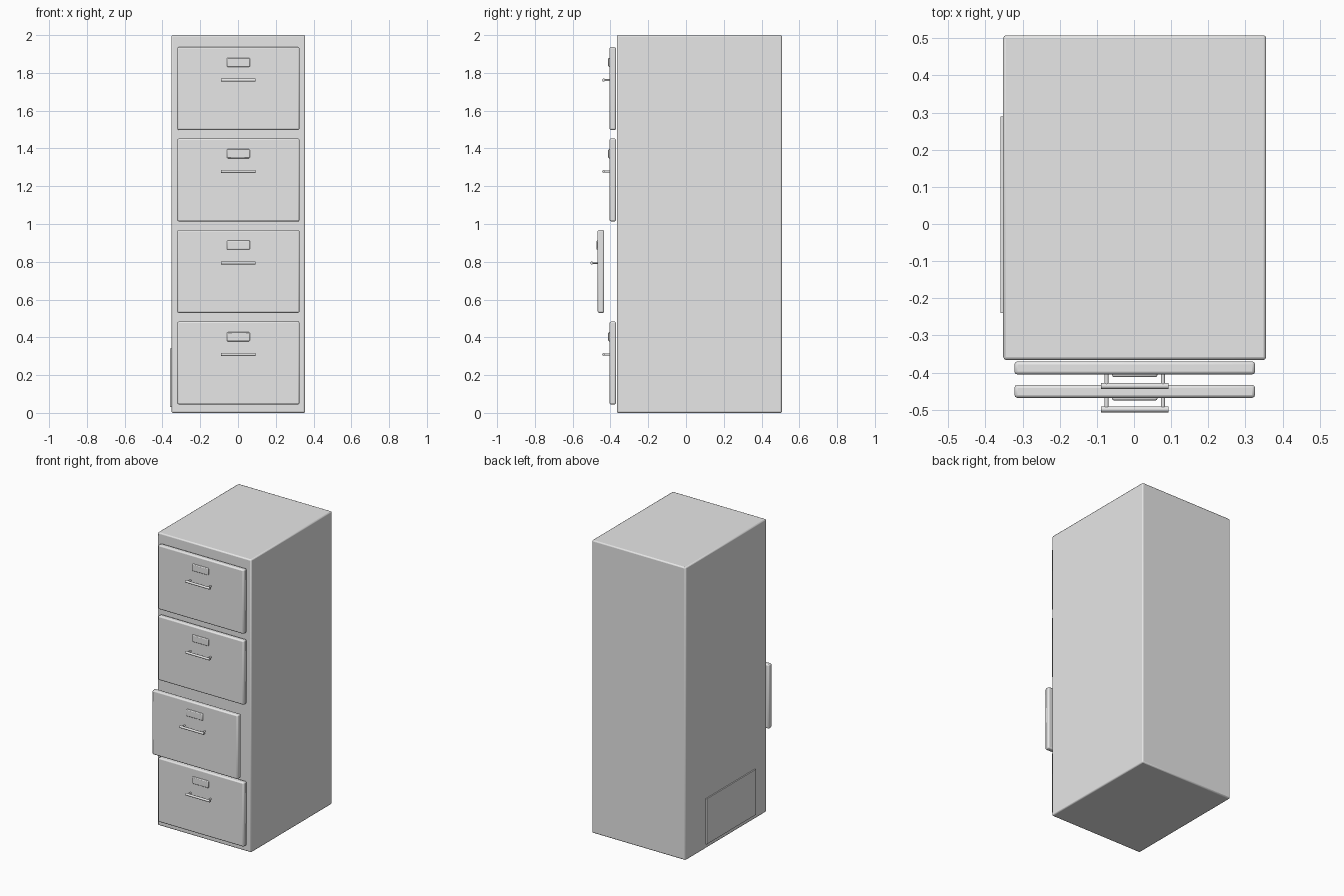
import bpy
import math

if "Cube" in bpy.data.objects:
    bpy.data.objects.remove(bpy.data.objects["Cube"])

grey = bpy.data.materials.new("light_grey_metal")
grey.diffuse_color = (0.8, 0.8, 0.8, 1)
grey.use_nodes = True
grey.node_tree.nodes["Principled BSDF"].inputs["Base Color"].default_value = grey.diffuse_color


def finish(ob, name, bevel=0.0, segments=2):
    ob.name = name
    ob.data.materials.append(grey)
    if bevel:
        mod = ob.modifiers.new("rounded_edges", "BEVEL")
        mod.width = bevel
        mod.segments = segments
    bpy.ops.object.shade_smooth_by_angle(angle=math.radians(35))
    return ob


def box(name, x, y, z, bevel=0.0, segments=2):
    """Box from (min, max) ranges on each axis."""
    centre = [(a + b) / 2 for a, b in (x, y, z)]
    bpy.ops.mesh.primitive_cube_add(size=1, location=centre)
    ob = bpy.context.object
    ob.scale = [b - a for a, b in (x, y, z)]
    bpy.ops.object.transform_apply(location=False, rotation=False, scale=True)
    return finish(ob, name, bevel, segments)


def rod(name, centre, radius, length, rotation):
    bpy.ops.mesh.primitive_cylinder_add(vertices=16, radius=radius, depth=length,
                                        location=centre, rotation=rotation)
    return finish(bpy.context.object, name)


CX = 0.002  # cabinet centre, offset by the side plate

# Cabinet body and the thin plate low on its left side
box("cabinet_body", (-0.352, 0.356), (-0.366, 0.508), (0, 2), 0.008)
box("side_plate", (-0.36, -0.35), (-0.24, 0.29), (0.03, 0.34))

# Drawers: bottom z and how far each is pulled out
drawers = [(0.045, 0), (0.53, 0.063), (1.014, 0), (1.498, 0)]
for i, (z, pull) in enumerate(drawers, 1):
    front = -0.405 - pull
    # Drawer front panel
    box(f"drawer_front_{i}", (CX - 0.324, CX + 0.324), (front, front + 0.035),
        (z, z + 0.438), 0.008)
    # Label holder plate
    box(f"label_plate_{i}", (CX - 0.061, CX + 0.061), (front - 0.007, front + 0.007),
        (z + 0.334, z + 0.382), 0.005)
    # Pull handle: bar on two posts
    hz = z + 0.264
    rod(f"handle_bar_{i}", (CX, front - 0.031, hz), 0.008, 0.182, (0, math.pi / 2, 0))
    for side in (-1, 1):
        rod(f"handle_post_{i}_{'left' if side < 0 else 'right'}",
            (CX + side * 0.076, front - 0.013, hz), 0.0055, 0.034, (math.pi / 2, 0, 0))
